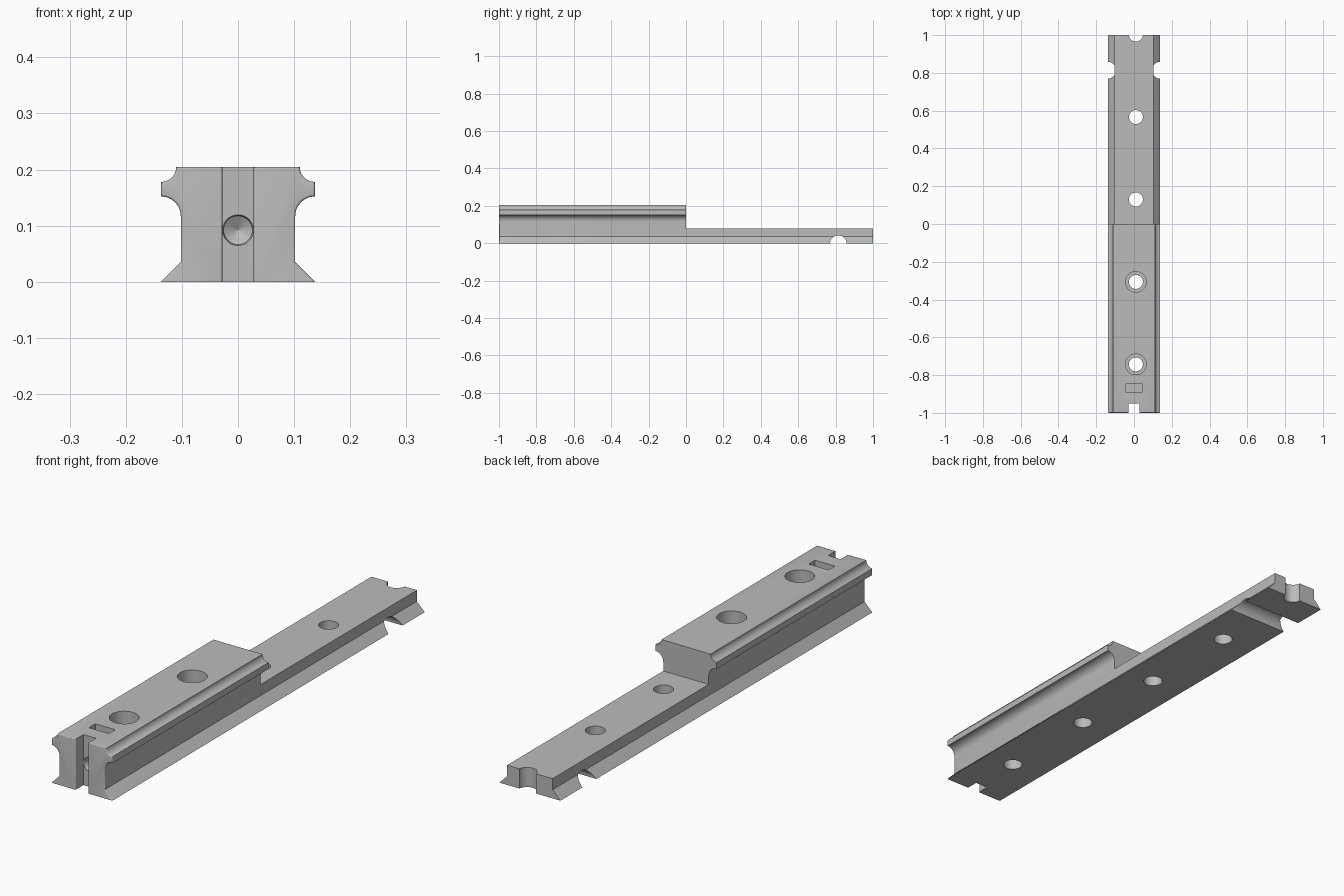
import bpy, bmesh
from math import sin, cos, pi
from mathutils import Matrix, Vector

if "Cube" in bpy.data.objects:
    bpy.data.objects.remove(bpy.data.objects["Cube"])

steel = bpy.data.materials.new("grey_steel")
steel.use_nodes = True
grey = (0.5, 0.5, 0.5, 1)
steel.diffuse_color = grey
steel.node_tree.nodes["Principled BSDF"].inputs["Base Color"].default_value = grey


def finish(name, bm):
    bmesh.ops.recalc_face_normals(bm, faces=bm.faces)
    mesh = bpy.data.meshes.new(name)
    bm.to_mesh(mesh)
    bm.free()
    obj = bpy.data.objects.new(name, mesh)
    bpy.context.collection.objects.link(obj)
    mesh.materials.append(steel)
    return obj


def box(name, low, high):
    low, high = Vector(low), Vector(high)
    bm = bmesh.new()
    bmesh.ops.create_cube(bm, size=1)
    for v in bm.verts:
        v.co = (low + high) / 2 + v.co * (high - low)
    return finish(name, bm)


def lathe(name, profile, place, sides=48):
    """Closed solid of revolution from (radius, height) points."""
    bm = bmesh.new()
    rings = [[bm.verts.new((r * cos(2 * pi * i / sides), r * sin(2 * pi * i / sides), h))
              for i in range(sides)] for r, h in profile]
    for a, b in zip(rings, rings[1:]):
        for i in range(sides):
            j = (i + 1) % sides
            bm.faces.new((a[i], a[j], b[j], b[i]))
    bm.faces.new(rings[0][::-1])
    bm.faces.new(rings[-1])
    bm.transform(place)
    return finish(name, bm)


def cut(target, cutter):
    mod = target.modifiers.new("cut", "BOOLEAN")
    mod.operation = "DIFFERENCE"
    mod.solver = "EXACT"
    mod.object = cutter
    bpy.context.view_layer.objects.active = target
    bpy.ops.object.modifier_apply(modifier=mod.name)
    bpy.data.objects.remove(cutter)


def arc(cx, cz, r, start, end, steps=10):
    return [(cx + r * cos(start + (end - start) * i / steps),
             cz + r * sin(start + (end - start) * i / steps)) for i in range(steps + 1)]


# Rail section: dovetail foot, web, and head with concave ball grooves
half = [(0.137, 0), (0.102, 0.035)]
half += arc(0.137, 0.117, 0.035, pi, pi / 2)
half += arc(0.137, 0.205, 0.027, 1.5 * pi, pi)
section = half + [(-x, z) for x, z in reversed(half)]
bm = bmesh.new()
cap = bm.faces.new([bm.verts.new((x, -1, z)) for x, z in section])
swept = bmesh.ops.extrude_face_region(bm, geom=[cap], use_keep_orig=True)
for v in swept["geom"]:
    if isinstance(v, bmesh.types.BMVert):
        v.co.y = 1
rail = finish("rail", bm)

# Low rear half and front slot
cut(rail, box("step_cutter", (-0.3, 0, 0.08), (0.3, 1.2, 0.4)))
cut(rail, box("slot_cutter", (-0.028, -1.1, -0.1), (0.028, -0.95, 0.4)))

# Rounded edges around the front end
bm = bmesh.new()
bm.from_mesh(rail.data)
bmesh.ops.remove_doubles(bm, verts=bm.verts, dist=0.00001)
front = [e for e in bm.edges
         if all(v.co.y < -0.999 for v in e.verts) and any(v.co.z > 0.001 for v in e.verts)]
bmesh.ops.bevel(bm, geom=front, offset=0.01, offset_type="OFFSET", segments=4,
                profile=0.5, affect="EDGES", clamp_overlap=True)
bm.to_mesh(rail.data)
bm.free()

# Bolt holes: counterbored in the head, plain in the low half, open at the rear end
for i in range(5):
    y = -0.743 + 0.4365 * i
    profile = [(0.037, -0.1), (0.037, 0.3)]
    if i < 2:
        profile = [(0.037, -0.1), (0.037, 0.1), (0.055, 0.1), (0.055, 0.3)]
    cut(rail, lathe("hole_cutter", profile, Matrix.Translation((0.01, y, 0))))

# Round cross groove under the rear end
across = Matrix.Translation((0, 0.814, -0.003)) @ Matrix.Rotation(pi / 2, 4, "Y")
cut(rail, lathe("groove_cutter", [(0.045, -0.3), (0.045, 0.3)], across))

# Pointed drilling in the slot floor
inward = Matrix.Translation((0, -0.95, 0.092)) @ Matrix.Rotation(-pi / 2, 4, "X")
cut(rail, lathe("drill_cutter",
                [(0.0275, -0.01), (0.0275, 0.001), (0.025, 0.006), (0.025, 0.03), (0.0005, 0.045)],
                inward))

# Small rectangular pocket in the top
cut(rail, box("pocket_cutter", (-0.046, -0.889, 0.178), (0.044, -0.848, 0.3)))

bpy.ops.object.select_all(action="DESELECT")
rail.select_set(True)
bpy.context.view_layer.objects.active = rail
bpy.ops.object.shade_smooth_by_angle(angle=pi / 6)
